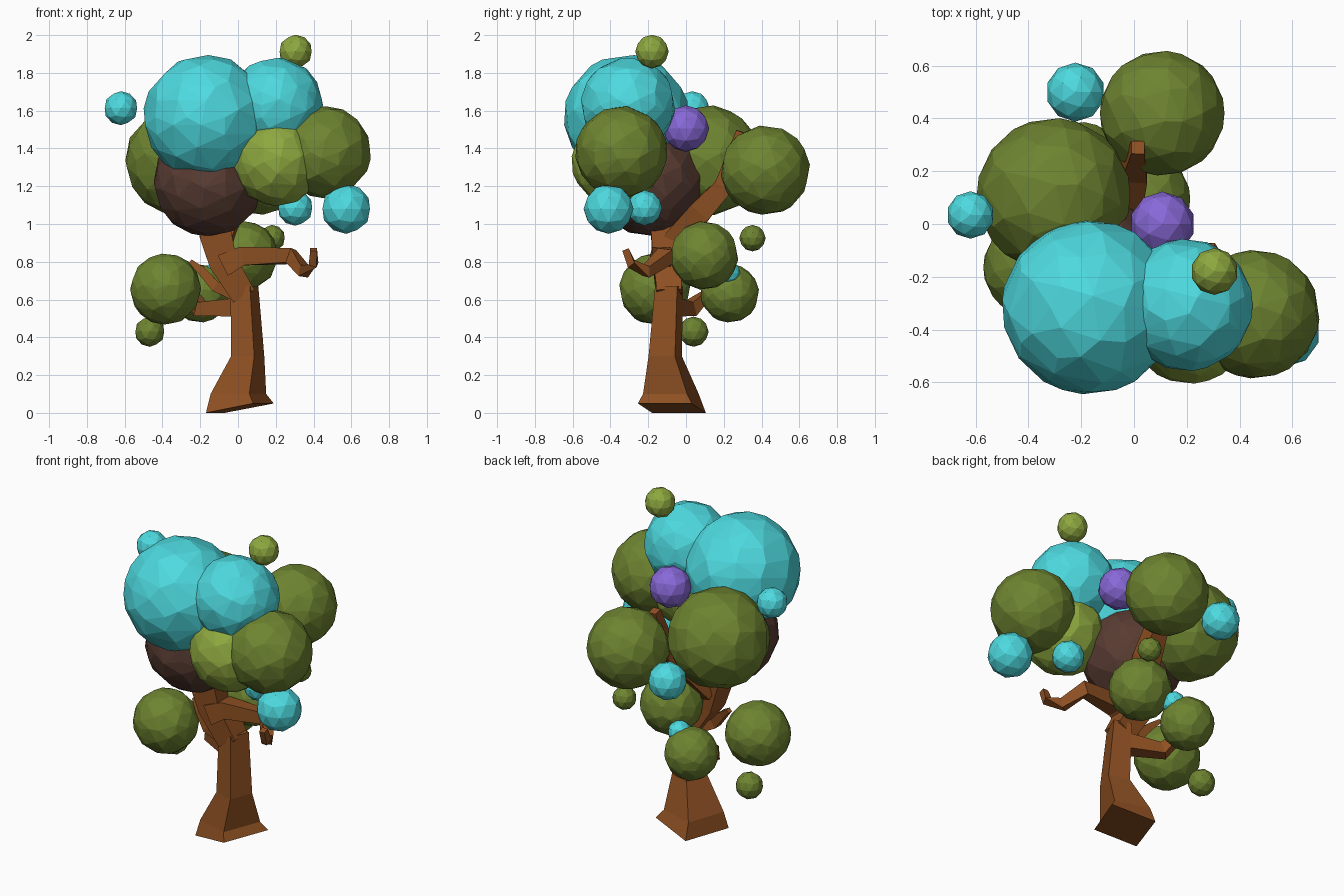
import bpy, bmesh, math
from mathutils import Vector

if "Cube" in bpy.data.objects:
    bpy.data.objects.remove(bpy.data.objects["Cube"])


def material(name, rgb):
    m = bpy.data.materials.new(name)
    m.diffuse_color = (*rgb, 1)
    m.use_nodes = True
    m.node_tree.nodes["Principled BSDF"].inputs["Base Color"].default_value = m.diffuse_color
    return m


GREEN = material("leaf_green", (0.155, 0.23, 0.03))
LIME = material("lime_green", (0.27, 0.39, 0.05))
CYAN = material("cyan", (0.075, 0.70, 0.74))
PURPLE = material("purple", (0.25, 0.14, 0.69))
BARK = material("bark_brown", (0.27, 0.08, 0.016))
DARK = material("dark_brown", (0.10, 0.045, 0.032))


def finish(name, bm, mat):
    bmesh.ops.recalc_face_normals(bm, faces=bm.faces)
    me = bpy.data.meshes.new(name)
    bm.to_mesh(me)
    bm.free()
    me.materials.append(mat)
    ob = bpy.data.objects.new(name, me)
    bpy.context.collection.objects.link(ob)
    return ob


def ball(name, mat, x, y, z, r):
    """Faceted foliage ball; large ones get more, uneven facets."""
    bm = bmesh.new()
    big = r > 0.14
    bmesh.ops.create_icosphere(bm, subdivisions=3 if big else 2, radius=r)
    bmesh.ops.translate(bm, verts=bm.verts, vec=(x, y, z))
    ob = finish(name, bm, mat)
    if big:
        ob.modifiers.new("uneven_facets", 'DECIMATE').ratio = 0.55


def skin(name, rings):
    """Closed bark solid through four-cornered rings."""
    bm = bmesh.new()
    loops = [[bm.verts.new(p) for p in ring] for ring in rings]
    for a, b in zip(loops, loops[1:]):
        for i in range(4):
            j = (i + 1) % 4
            bm.faces.new((a[i], a[j], b[j], b[i]))
    bm.faces.new(loops[0])
    bm.faces.new(loops[-1])
    finish(name, bm, BARK)


def branch(name, path, ref=(0, 1, 0)):
    """Square branch along (x, y, z, half_width) points."""
    pts = [Vector(p[:3]) for p in path]
    rings = []
    for i, p in enumerate(pts):
        d = Vector()
        if i > 0:
            d += (p - pts[i - 1]).normalized()
        if i < len(pts) - 1:
            d += (pts[i + 1] - p).normalized()
        d.normalize()
        u = d.cross(Vector(ref)).normalized()
        v = d.cross(u)
        h = path[i][3]
        rings.append([p + u * h * a + v * h * b
                      for a, b in ((-1, -1), (1, -1), (1, 1), (-1, 1))])
    skin(name, rings)


# Trunk: turned square section, flared and tilted at the foot
corners = ((-0.177, -0.105), (0.073, -0.18), (0.182, 0.105), (-0.078, 0.18))
foot_z = (0, 0.05, 0.05, 0)
trunk = [[(0.0075 + a, -0.075 + b, z) for (a, b), z in zip(corners, foot_z)]]
for x, y, z, s in ((0.0, -0.08, 0.1, 0.82), (0.05, -0.11, 0.3, 0.49),
                   (0.033, -0.09, 0.67, 0.41)):
    trunk.append([(x + a * s, y + b * s, z) for a, b in corners])
skin("trunk", trunk)

# Limbs and branches
branch("upper_limb", [(0.03, -0.09, 0.62, 0.065), (-0.08, -0.1, 0.8, 0.075),
                      (-0.12, -0.1, 0.95, 0.085), (-0.14, -0.13, 1.1, 0.07)])
branch("back_limb", [(-0.1, -0.06, 0.9, 0.07), (-0.03, 0.08, 1.07, 0.06),
                     (0.0, 0.2, 1.2, 0.05), (0.015, 0.29, 1.49, 0.025)], (1, 0, 0))
branch("hooked_branch", [(-0.08, -0.13, 0.78, 0.06), (0.02, -0.13, 0.83, 0.05),
                         (0.28, -0.11, 0.83, 0.04), (0.35, -0.21, 0.75, 0.03),
                         (0.4, -0.29, 0.79, 0.022), (0.4, -0.32, 0.865, 0.018)])
branch("left_branch", [(0.02, -0.08, 0.56, 0.05), (-0.2, 0.02, 0.55, 0.038),
                       (-0.24, 0.1, 0.62, 0.025)], (0, 0, 1))
branch("left_twig", [(0.0, -0.1, 0.62, 0.035), (-0.12, -0.12, 0.67, 0.028),
                     (-0.19, -0.1, 0.75, 0.022), (-0.25, -0.07, 0.8, 0.012)])

# Foliage balls: name, material, x, y, z, radius
for args in (
    ("large_cyan_crown", CYAN, -0.17, -0.315, 1.565, 0.33),
    ("second_cyan_crown", CYAN, 0.2, -0.307, 1.63, 0.25),
    ("purple_ball", PURPLE, 0.108, 0.0, 1.505, 0.123),
    ("top_lime_ball", LIME, 0.305, -0.18, 1.913, 0.089),
    ("front_lime_crown", LIME, 0.21, -0.37, 1.33, 0.235),
    ("right_green_crown", GREEN, 0.46, -0.342, 1.38, 0.243),
    ("left_green_crown", GREEN, -0.305, 0.11, 1.337, 0.291),
    ("back_green_crown", GREEN, 0.107, 0.42, 1.285, 0.236),
    ("dark_core", DARK, -0.155, -0.192, 1.225, 0.291),
    ("low_left_green", GREEN, -0.383, -0.165, 0.655, 0.188),
    ("low_back_green", GREEN, -0.2, 0.232, 0.633, 0.154),
    ("middle_green", GREEN, 0.033, 0.096, 0.833, 0.18),
    ("small_back_green", GREEN, 0.18, 0.352, 0.925, 0.07),
    ("small_low_green", GREEN, -0.467, 0.04, 0.43, 0.08),
    ("left_cyan_ball", CYAN, -0.62, 0.034, 1.613, 0.09),
    ("right_cyan_ball", CYAN, 0.573, -0.41, 1.08, 0.132),
    ("under_cyan_ball", CYAN, 0.303, -0.22, 1.085, 0.094),
    ("back_cyan_ball", CYAN, -0.222, 0.5, 1.195, 0.112),
    ("low_cyan_ball", CYAN, -0.11, 0.22, 0.74, 0.068),
):
    ball(*args)
